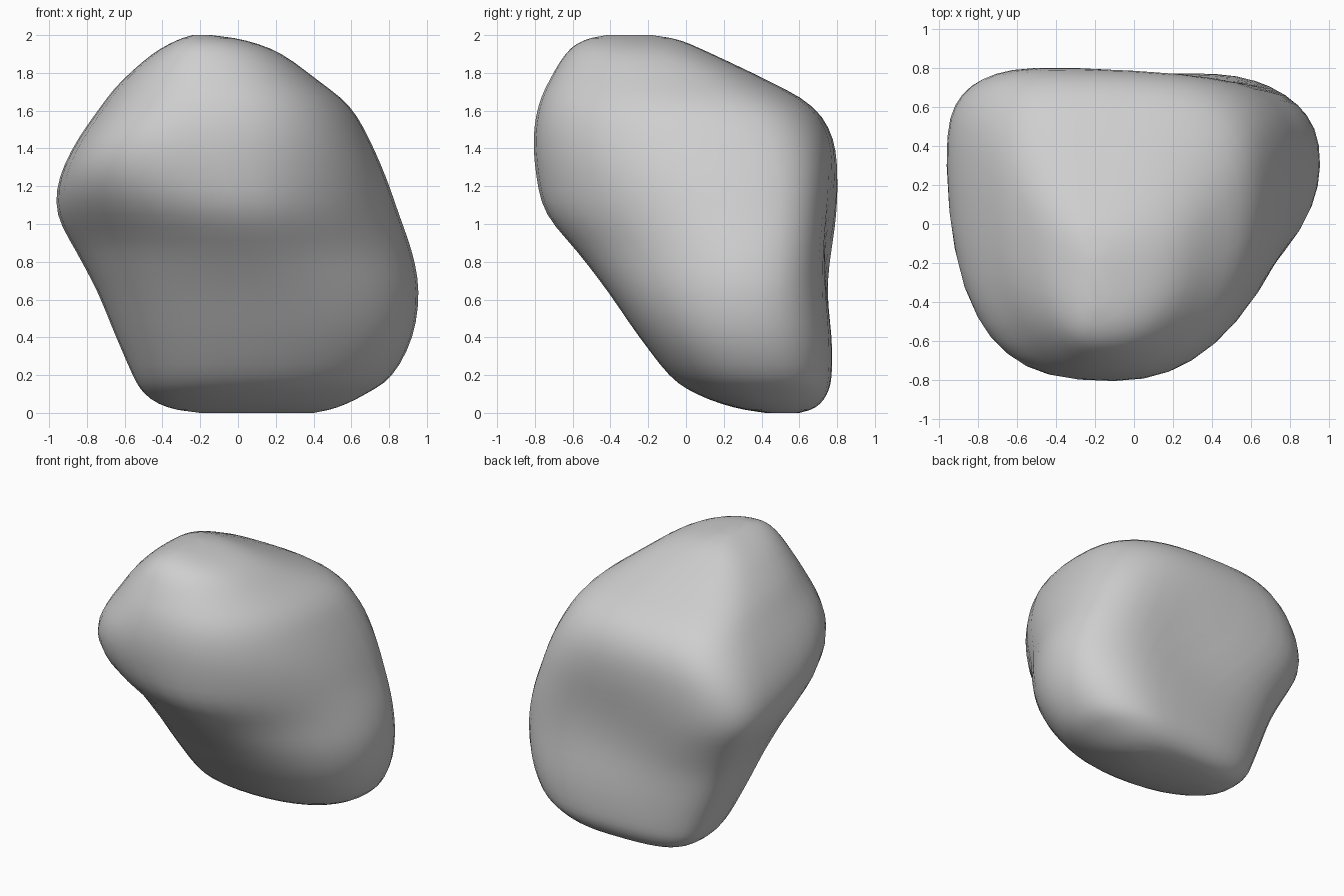
import bpy
import bmesh
from math import cos, sin, pi, exp

cube = bpy.data.objects.get("Cube")
if cube:
    bpy.data.objects.remove(cube, do_unlink=True)

# Horizontal slices of the boulder:
# height, left edge (x, y), right edge (x, y), front edge (y, x), back edge (y, x)
SLICES = [
    (0, -.2, .5, .4, .5, .42, .1, .6, .1),
    (.03, -.38, .48, .53, .46, .25, .1, .69, .15),
    (.1, -.5, .45, .68, .43, .05, .12, .75, .25),
    (.2, -.56, .42, .82, .38, -.09, .14, .775, .3),
    (.4, -.65, .4, .93, .33, -.25, .15, .78, .3),
    (.64, -.75, .38, .965, .3, -.42, .12, .77, .15),
    (.85, -.86, .36, .93, .27, -.58, .06, .785, -.1),
    (1.05, -.965, .34, .86, .22, -.75, 0, .805, -.3),
    (1.25, -.95, .28, .79, .18, -.8, -.05, .81, -.35),
    (1.45, -.85, .2, .7, .15, -.815, -.08, .785, -.3),
    (1.62, -.73, .1, .6, .1, -.79, -.1, .68, -.22),
    (1.76, -.62, -.05, .43, -.05, -.73, -.14, .44, -.2),
    (1.9, -.45, -.2, .23, -.2, -.64, -.18, .13, -.2),
    (1.97, -.33, -.28, .05, -.28, -.55, -.2, -.02, -.2),
    (2, -.24, -.3, -.14, -.3, -.42, -.2, -.18, -.2),
]
STEPS = 3      # rings per slice
QUARTER = 10   # segments per quarter of a ring


def blend(a, b, c, d, t):
    """Smooth curve through b and c."""
    return b + .5 * t * (c - a + t * (2*a - 5*b + 4*c - d + t * (3*(b - c) + d - a)))


def bump(value, centre, width):
    """Bell-shaped weight around a centre."""
    return exp(-((value - centre) / width) ** 2)


def power(value, exponent):
    return max(value, 0) ** exponent


def ring(s):
    """Rounded outline running through the four edge points of a slice."""
    z, left, left_y, right, right_y, front, front_x, back, back_x = s
    # The last value is how square each corner is, changing with height
    corners = [
        (right, right_y, back, back_x, 2.4 + 1.1 * bump(z, 1.2, .45)),
        (left, left_y, back, back_x, 3.1),
        (left, left_y, front, front_x, 2.3 + .8 * bump(z, 1.4, .25) - .3 * bump(z, .95, .2)),
        (right, right_y, front, front_x, 2.2 - .5 * bump(z, .95, .4)),
    ]
    points = []
    for q, (side, side_y, end, end_x, p) in enumerate(corners):
        for k in range(QUARTER):
            a = k / QUARTER * pi / 2
            u, v = (cos(a), sin(a)) if q % 2 == 0 else (sin(a), cos(a))
            x = end_x + (side - end_x) * power(u, 2 / p)
            y = side_y + (end - side_y) * power(v, 2 / p)
            # Shallow hollow in the back face
            if q < 2:
                y -= .06 * v * bump(x, .15, .3) * bump(z, .9, .35)
            points.append((x, y, z))
    return points


# Boulder skin lofted through the slices
bm = bmesh.new()
last = len(SLICES) - 1
rings = []
for i in range(last):
    near = [SLICES[min(max(i + o, 0), last)] for o in (-1, 0, 1, 2)]
    for step in range(STEPS):
        rings.append(ring([blend(*v, step / STEPS) for v in zip(*near)]))
rings.append(ring(SLICES[last]))
loops = [[bm.verts.new(p) for p in r] for r in rings]
for low, high in zip(loops, loops[1:]):
    for j in range(len(low)):
        k = (j + 1) % len(low)
        bm.faces.new((low[j], low[k], high[k], high[j]))
bm.faces.new(loops[0][::-1])
bm.faces.new(loops[-1])

# Soften the seams between the quarters
for _ in range(3):
    bmesh.ops.smooth_vert(bm, verts=[v for l in loops[3:-3] for v in l], factor=.5,
                          use_axis_x=True, use_axis_y=True)
bmesh.ops.recalc_face_normals(bm, faces=bm.faces)
for face in bm.faces:
    face.smooth = True

mesh = bpy.data.meshes.new("boulder")
bm.to_mesh(mesh)
bm.free()
boulder = bpy.data.objects.new("boulder", mesh)
bpy.context.collection.objects.link(boulder)

# Stone colour
stone = bpy.data.materials.new("grey_stone")
stone.use_nodes = True
colour = (.62, .62, .62, 1)
stone.diffuse_color = colour
stone.node_tree.nodes["Principled BSDF"].inputs["Base Color"].default_value = colour
mesh.materials.append(stone)
